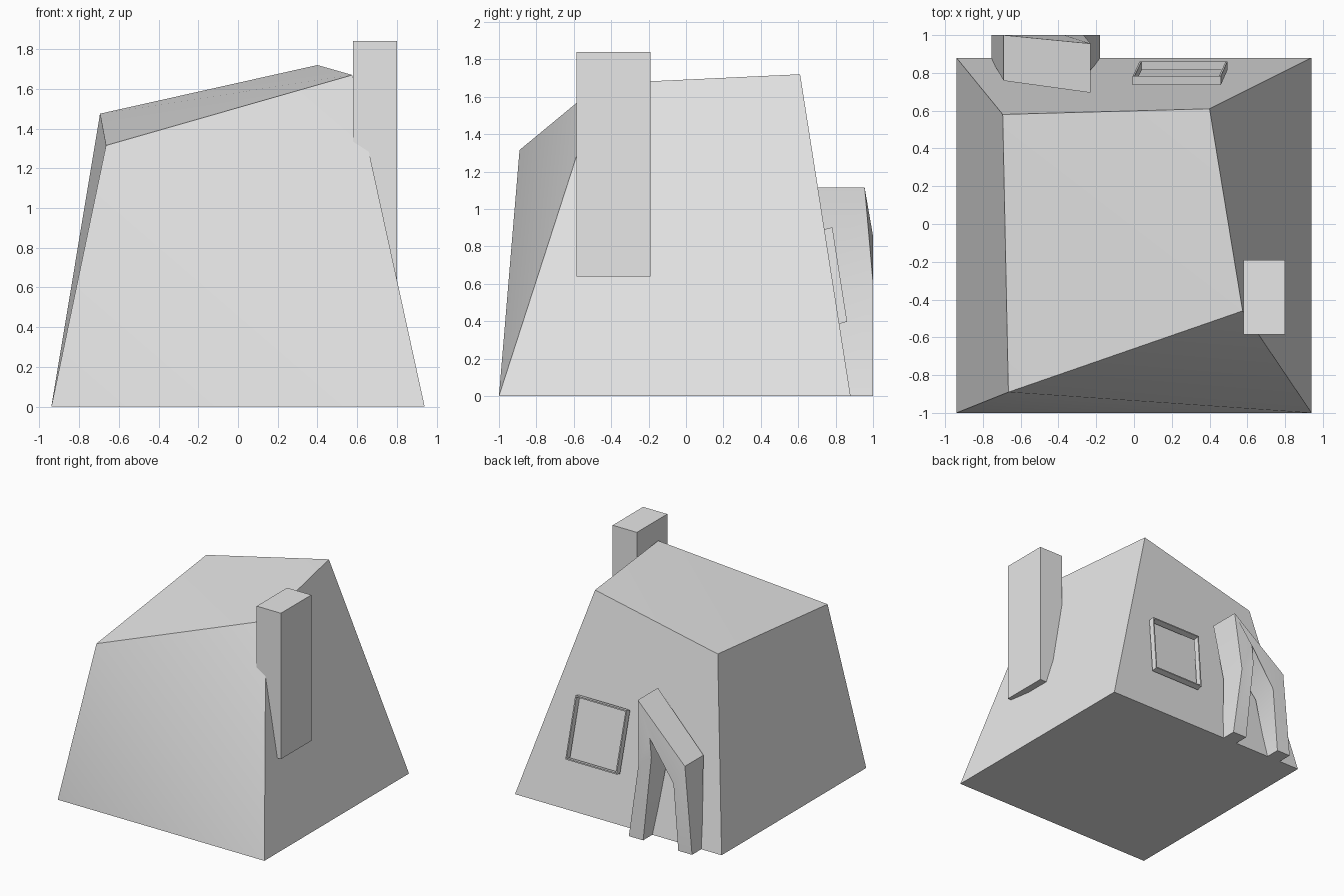
import bpy
import bmesh
import math

cube = bpy.data.objects.get("Cube")
if cube:
    bpy.data.objects.remove(cube, do_unlink=True)

GREY = (0.8, 0.8, 0.8, 1.0)
plaster = bpy.data.materials.new("plain_grey")
plaster.use_nodes = True
plaster.diffuse_color = GREY
plaster.node_tree.nodes["Principled BSDF"].inputs["Base Color"].default_value = GREY


def make_object(name, verts, faces):
    """Build a closed mesh with outward normals and sharp creases."""
    bm = bmesh.new()
    points = [bm.verts.new(v) for v in verts]
    for face in faces:
        bm.faces.new([points[i] for i in face])
    bmesh.ops.recalc_face_normals(bm, faces=bm.faces)
    mesh = bpy.data.meshes.new(name)
    bm.to_mesh(mesh)
    bm.free()
    mesh.materials.append(plaster)
    obj = bpy.data.objects.new(name, mesh)
    bpy.context.collection.objects.link(obj)
    bpy.ops.object.select_all(action='DESELECT')
    obj.select_set(True)
    bpy.context.view_layer.objects.active = obj
    bpy.ops.object.shade_smooth_by_angle(angle=math.radians(30))
    return obj


def wall_y(z):
    """Depth of the leaning back wall at height z."""
    return 0.88 - 0.157 * z


def ring_faces(n, closed):
    """Faces for a band made of outer/inner loops, each at wall and at front."""
    faces = []
    for i in range(n if closed else n - 1):
        a, b = 4 * i, 4 * ((i + 1) % n)
        faces += [(a + k, a + (k + 1) % 4, b + (k + 1) % 4, b + k) for k in range(4)]
    if not closed:
        end = 4 * (n - 1)
        faces += [(0, 1, 2, 3), (end, end + 1, end + 2, end + 3)]
    return faces


# Crooked house body: wide base, skewed sloping roof
base = [(-0.94, -1, 0), (0.94, -1, 0), (0.94, 0.88, 0), (-0.94, 0.88, 0)]
roof = [(-0.665, -0.89, 1.315), (0.575, -0.46, 1.67), (0.4, 0.61, 1.72), (-0.695, 0.58, 1.475)]
make_object("house_body", base + roof, [
    (0, 1, 2, 3),
    (0, 1, 4), (1, 5, 4),
    (1, 2, 6, 5), (2, 3, 7, 6), (3, 0, 4, 7),
    (4, 5, 7), (5, 6, 7),
])

# Chimney standing against the side wall
box = [(x, y, z) for z in (0.64, 1.84) for y in (-0.585, -0.19) for x in (0.58, 0.8)]
make_object("chimney", box, [
    (0, 1, 3, 2), (4, 5, 7, 6), (0, 1, 5, 4), (2, 3, 7, 6), (0, 2, 6, 4), (1, 3, 7, 5),
])

# Door surround: crooked pointed arch, each station is outer (x, y, z), inner (x, z)
stations = [
    ((-0.18, 1.0, 0), (-0.31, 0)),
    ((-0.267, 1.0, 0.605), (-0.385, 0.7)),
    ((-0.23, 0.955, 1.115), (-0.37, 0.855)),
    ((-0.69, 1.0, 0.71), (-0.586, 0.54)),
    ((-0.755, 1.0, 0), (-0.63, 0)),
]
verts = []
for (ox, oy, oz), (ix, iz) in stations:
    verts += [(ox, wall_y(oz) - 0.01, oz), (ox, oy, oz),
              (ix, 1.0, iz), (ix, wall_y(iz) - 0.01, iz)]
make_object("door_surround", verts, ring_faces(len(stations), False))

# Window frame: thin leaning rim raised off the back wall
T, DEPTH, LIFT = 0.01, 0.042, 0.012
corners = [(-0.007, 0.89, 1, -1), (0.46, 0.89, -1, -1), (0.495, 0.385, -1, 1), (0.03, 0.385, 1, 1)]
verts = []
for x, z, sx, sz in corners:
    for px, pz in ((x, z), (x + sx * T, z + sz * T)):
        inner = (px, wall_y(pz) - 0.004, pz)
        front = (px, wall_y(pz) + DEPTH, pz + LIFT)
        verts += [inner, front] if px == x else [front, inner]
make_object("window_frame", verts, ring_faces(4, True))
